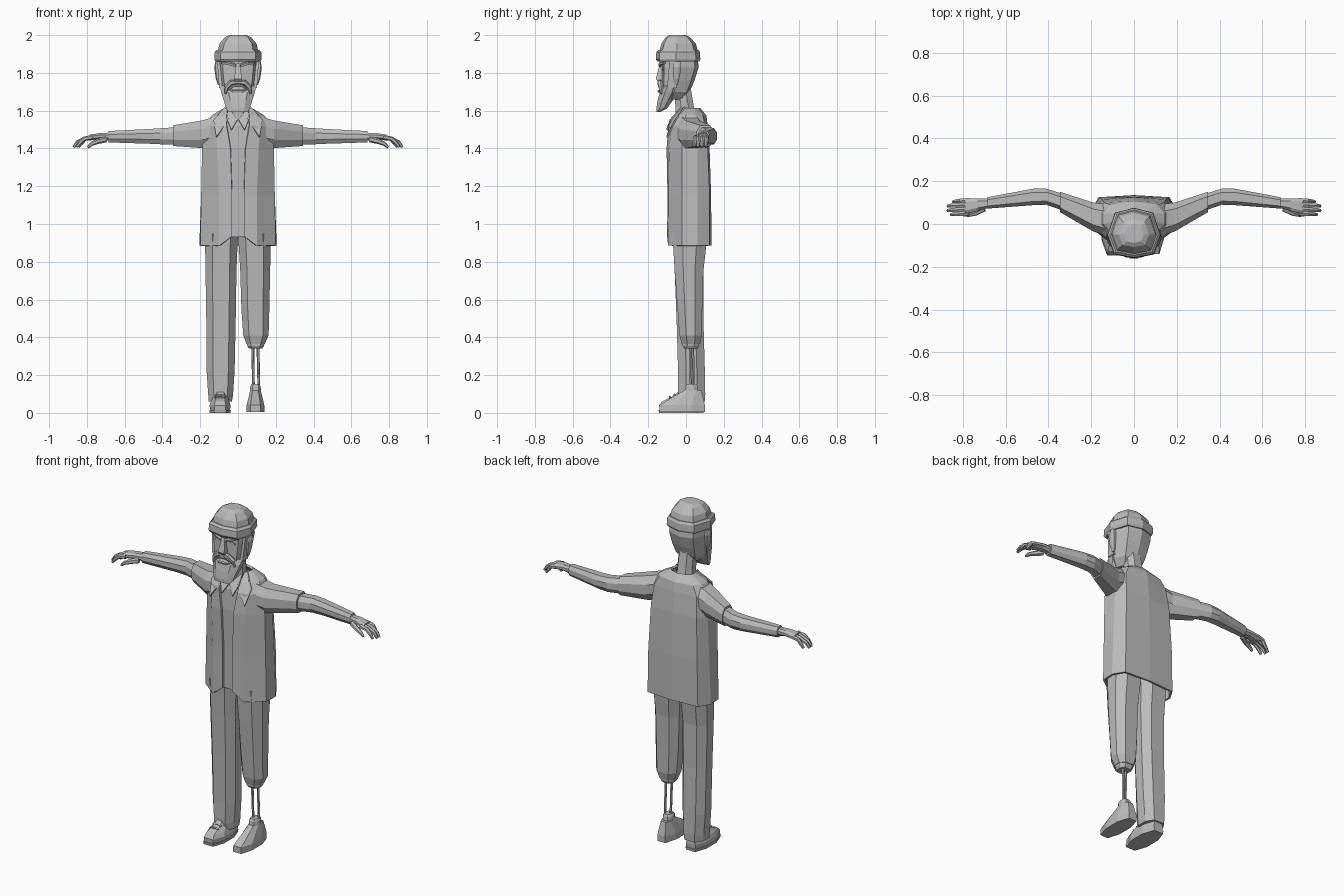
import bpy, bmesh, math
from mathutils import Vector

grey = bpy.data.materials.new("plain grey")
grey.diffuse_color = (0.5, 0.5, 0.5, 1)

OCT = [(1, -.4), (1, .4), (.55, 1), (-.55, 1), (-1, .4), (-1, -.4), (-.55, -1), (.55, -1)]
SKULL = [(0, -1), (.75, -.85), (1, -.1), (.72, .8), (0, 1), (-.72, .8), (-1, -.1), (-.75, -.85)]
BOX = [(1, -1), (1, 1), (-1, 1), (-1, -1)]


def finish(name, bm, mirror=False, thick=0):
    bmesh.ops.recalc_face_normals(bm, faces=bm.faces)
    me = bpy.data.meshes.new(name)
    bm.to_mesh(me)
    bm.free()
    me.materials.append(grey)
    ob = bpy.data.objects.new(name, me)
    bpy.context.collection.objects.link(ob)
    if mirror:
        m = ob.modifiers.new("mirror", 'MIRROR')
        m.use_clip = True
    if thick:
        s = ob.modifiers.new("thickness", 'SOLIDIFY')
        s.thickness = thick
        s.offset = -1
    return ob


def skin(name, rings, closed=True, mirror=False, thick=0):
    """Join successive point rings with quads."""
    bm = bmesh.new()
    vs = [[bm.verts.new(p) for p in r] for r in rings]
    n = len(vs[0])
    for a, b in zip(vs, vs[1:]):
        for i in range(n if closed else n - 1):
            j = (i + 1) % n
            bm.faces.new((a[i], a[j], b[j], b[i]))
    if closed:
        bm.faces.new(vs[0])
        bm.faces.new(vs[-1])
    return finish(name, bm, mirror, thick)


def loft(name, axis, prof, specs, mirror=False):
    """specs: position along axis, then min/max of the two other axes."""
    rings = []
    for t, a0, a1, b0, b1 in specs:
        ring = []
        for u, v in prof:
            a = (a0 + a1) / 2 + u * (a1 - a0) / 2
            b = (b0 + b1) / 2 + v * (b1 - b0) / 2
            ring.append({'x': (t, a, b), 'y': (a, t, b), 'z': (a, b, t)}[axis])
        rings.append(ring)
    return skin(name, rings, True, mirror)


def tube(name, path, radii, n=6, mirror=False):
    pts = [Vector(p) for p in path]
    rings = []
    for i, p in enumerate(pts):
        d = (pts[min(i + 1, len(pts) - 1)] - pts[max(i - 1, 0)]).normalized()
        side = d.cross(Vector((0, 1, 0))).normalized()
        up = d.cross(side)
        rings.append([p + radii[i] * (side * math.cos(k * math.tau / n) + up * math.sin(k * math.tau / n))
                      for k in range(n)])
    return skin(name, rings, True, mirror)


def plate(name, pts, thick=.008, mirror=True):
    bm = bmesh.new()
    bm.faces.new([bm.verts.new(p) for p in pts])
    return finish(name, bm, mirror, thick)


# Jacket: half outline from front opening to centre back, mirrored
levels = [
    (.885, [(.032, -.10), (.10, -.095), (.20, -.02), (.205, .06), (.165, .125), (0, .135)]),
    (1.15, [(.032, -.098), (.10, -.092), (.195, -.02), (.195, .06), (.16, .125), (0, .133)]),
    (1.40, [(.04, -.103), (.11, -.09), (.19, -.02), (.185, .06), (.15, .115), (0, .125)]),
    (1.52, [(.06, -.093), (.12, -.075), (.175, -.02), (.175, .055), (.14, .10), (0, .115)]),
    (1.575, [(.06, -.06), (.10, -.045), (.14, 0), (.14, .05), (.11, .09), (0, .108)]),
    (1.615, [(.055, -.02), (.065, -.01), (.072, .02), (.068, .045), (.05, .062), (0, .075)])]
rings = [[(x, y, z) for x, y in pts] for z, pts in levels]
rings[0][0] = (.032, -.10, .935)
skin("jacket", rings, False, True, .012)

# Shirt under the jacket
loft("shirt", 'z', OCT, [(.93, -.16, .16, -.08, .11), (1.15, -.16, .16, -.083, .11),
                         (1.4, -.16, .16, -.088, .1), (1.52, -.14, .14, -.08, .09),
                         (1.59, -.06, .06, -.045, .06)])
plate("jacket_collar", [(.068, -.01, 1.622), (.048, -.075, 1.56), (.115, -.105, 1.46), (.13, -.06, 1.55)])
plate("shirt_collar", [(.052, -.03, 1.615), (.002, -.085, 1.555), (.035, -.105, 1.50), (.06, -.08, 1.56)])

# Arms
loft("jacket_sleeve", 'x', OCT, [(.11, -.06, .09, 1.42, 1.572), (.19, -.035, .1, 1.402, 1.548),
                                 (.345, .055, .15, 1.413, 1.522)], True)
loft("forearm_sleeve", 'x', OCT, [(.33, .062, .14, 1.422, 1.512), (.41, .09, .165, 1.422, 1.507),
                                  (.47, .088, .165, 1.425, 1.503), (.685, .072, .125, 1.432, 1.492)], True)
loft("palm", 'x', OCT, [(.66, .08, .118, 1.438, 1.484), (.73, .062, .12, 1.448, 1.482),
                        (.79, .045, .12, 1.442, 1.472)], True)
for i, (y, ln) in enumerate([(.11, .845), (.09, .87), (.069, .87), (.05, .855)]):
    tube(f"finger_{i + 1}", [(.77, y, 1.459), (.81, y - .002, 1.452), (ln - .02, y - .004, 1.433),
                             (ln, y - .006, 1.407)], [.013, .012, .011, .007], 6, True)
tube("thumb", [(.70, .072, 1.448), (.745, .05, 1.437), (.775, .043, 1.424), (.795, .042, 1.406)],
     [.016, .014, .011, .007], 6, True)

# Long trouser leg and shoe
loft("long_trouser_leg", 'z', OCT, [(.06, -.155, -.032, -.04, .1), (.1, -.158, -.026, -.042, .102),
                                    (.22, -.166, -.018, -.042, .1), (.5, -.168, -.012, -.05, .092),
                                    (.75, -.172, -.008, -.06, .092), (.95, -.175, .0, -.072, .115)])
loft("shoe", 'z', OCT, [(.005, -.148, -.042, -.14, .09), (.04, -.15, -.04, -.142, .092),
                        (.062, -.143, -.047, -.125, .09), (.085, -.13, -.055, -.075, .088),
                        (.12, -.12, -.065, -.03, .08)])
loft("shoe_sole", 'z', OCT, [(0, -.15, -.04, -.143, .093), (.016, -.152, -.038, -.146, .095)])
for i, (y, z) in enumerate([(-.085, .082), (-.06, .094)]):
    tube(f"lace_{i + 1}", [(-.122, y, z - .004), (-.095, y, z + .003), (-.068, y, z - .004)], [.006] * 3, 5)

# Shortened trouser leg with artificial lower leg
loft("short_trouser_leg", 'z', OCT, [(.365, .045, .142, -.022, .074), (.41, .028, .162, -.035, .085),
                                     (.55, .018, .166, -.045, .086), (.75, .012, .17, -.06, .092),
                                     (.95, 0, .175, -.072, .115)])
loft("socket_cap", 'z', OCT, [(.34, .06, .128, -.008, .06), (.355, .048, .138, -.018, .068),
                              (.385, .045, .142, -.02, .07)])
for x, y, nm in ((.078, .022, "inner"), (.106, .036, "outer")):
    tube(nm + "_rod", [(x, y, .35), (x + .004, y + .004, .14)], [.008, .007], 6)
loft("ankle_joint", 'z', OCT, [(.105, .063, .122, -.008, .066), (.14, .065, .12, -.005, .062),
                               (.152, .072, .113, .002, .056)])
loft("artificial_foot", 'z', OCT, [(.005, .045, .14, -.14, .1), (.042, .046, .139, -.14, .1),
                                   (.118, .064, .121, -.012, .082)])

# Neck and head
loft("neck", 'z', OCT, [(1.56, -.052, .052, -.055, .055), (1.62, -.048, .048, -.055, .042),
                        (1.75, -.046, .046, -.07, .02)])
loft("head", 'z', SKULL, [(1.66, -.06, .06, -.125, -.015), (1.70, -.088, .088, -.13, .02),
                          (1.76, -.1, .1, -.13, .045), (1.83, -.108, .108, -.13, .067),
                          (1.89, -.105, .105, -.13, .06)])
loft("ear", 'z', OCT, [(1.735, .092, .106, -.062, -.045), (1.77, .094, .118, -.068, -.035),
                       (1.83, .098, .126, -.07, -.025), (1.86, .1, .12, -.06, -.03)], True)

# Hat
loft("hat_brim", 'z', SKULL, [(1.86, -.118, .118, -.152, .07), (1.872, -.125, .125, -.16, .076),
                              (1.91, -.123, .123, -.157, .074), (1.922, -.112, .112, -.145, .066)])
loft("hat_crown", 'z', SKULL, [(1.91, -.108, .108, -.142, .064), (1.955, -.098, .098, -.13, .052),
                               (1.988, -.07, .07, -.108, .022), (2.0, -.045, .045, -.088, -.002)])

# Face
loft("nose", 'z', BOX, [(1.755, -.02, .02, -.15, -.12), (1.768, -.021, .021, -.16, -.12),
                        (1.85, -.009, .009, -.138, -.12)])
tube("brow", [(.012, -.138, 1.838), (.05, -.134, 1.85), (.085, -.112, 1.853)], [.009, .01, .006], 5, True)
loft("eye", 'y', OCT, [(-.1255, .025, .065, 1.812, 1.83), (-.11, .025, .065, 1.812, 1.83)], True)

# Beard, moustache and mouth
loft("beard", 'z', OCT, [(1.592, -.048, .048, -.157, -.14), (1.612, -.063, .063, -.157, -.10),
                         (1.655, -.076, .076, -.15, -.07), (1.70, -.09, .09, -.138, -.045),
                         (1.73, -.096, .096, -.122, -.04)])
loft("sideburn", 'z', BOX, [(1.72, .082, .1, -.1, -.05), (1.86, .096, .11, -.088, -.06)], True)
tube("moustache", [(0, -.137, 1.752), (.035, -.138, 1.748), (.06, -.132, 1.725), (.068, -.132, 1.69)],
     [.013, .015, .014, .006], 6, True)
tube("upper_lip", [(-.045, -.132, 1.715), (-.02, -.14, 1.733), (.02, -.14, 1.733), (.045, -.132, 1.715)],
     [.005, .008, .008, .005], 5)
tube("lower_lip", [(-.045, -.134, 1.712), (-.02, -.143, 1.703), (.02, -.143, 1.703), (.045, -.134, 1.712)],
     [.005, .008, .008, .005], 5)
